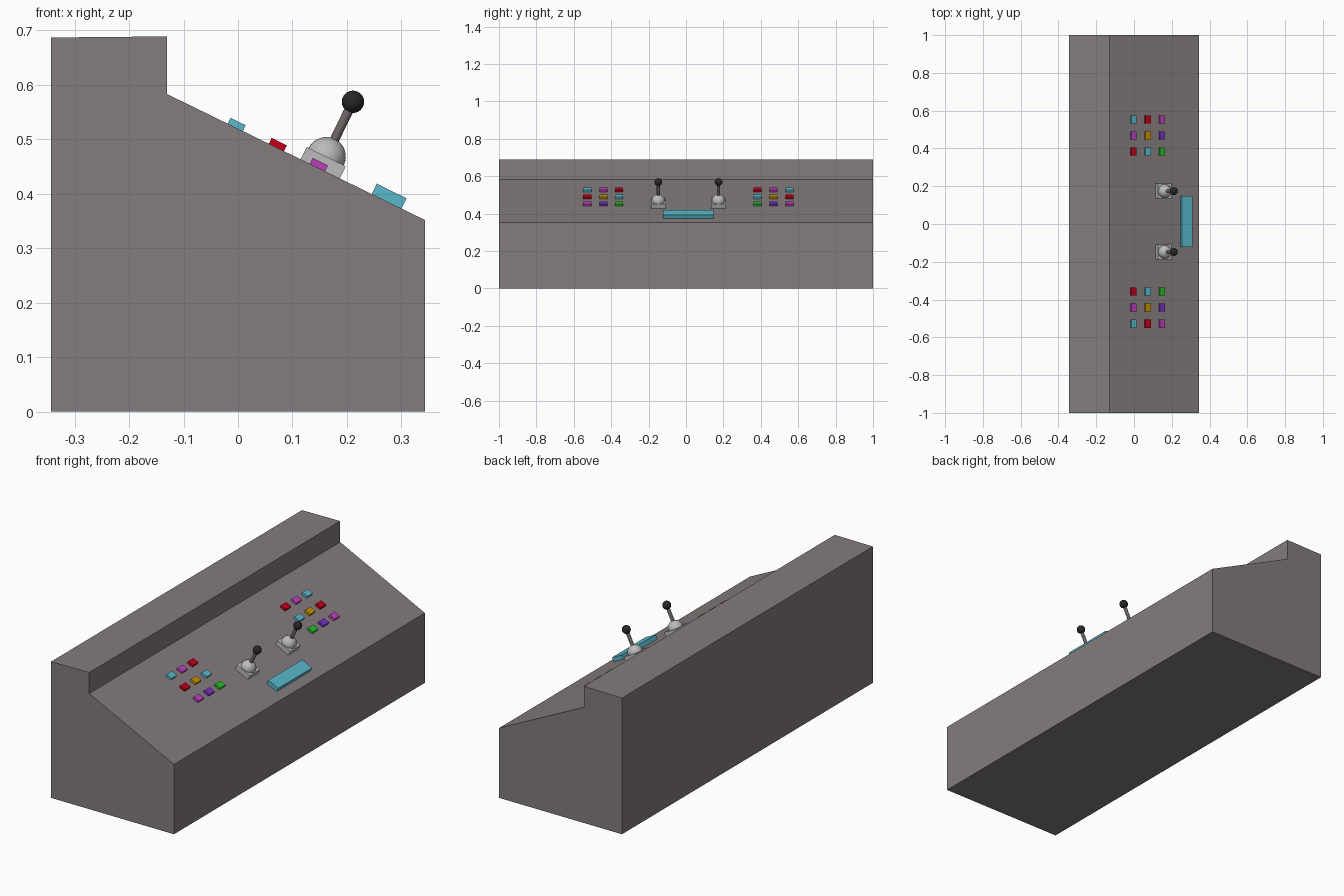
import bpy, bmesh, math
from mathutils import Matrix

if "Cube" in bpy.data.objects:
    bpy.data.objects.remove(bpy.data.objects["Cube"])

# Sloped panel: z = 0.583 at x = -0.13 down to 0.352 at x = 0.343
X0, Z0, X1, Z1 = -0.13, 0.583, 0.343, 0.352
TILT = math.atan2(Z0 - Z1, X1 - X0)
MID_Y = 0.013  # controls are mirrored about this line


def material(name, rgb):
    m = bpy.data.materials.new(name)
    m.diffuse_color = (*rgb, 1)
    m.use_nodes = True
    m.node_tree.nodes["Principled BSDF"].inputs["Base Color"].default_value = m.diffuse_color
    return m


MATS = {n: material(n, c) for n, c in {
    "taupe": (0.23, 0.20, 0.205), "cyan": (0.10, 0.48, 0.60),
    "red": (0.55, 0.0, 0.01), "magenta": (0.50, 0.05, 0.50),
    "gold": (0.55, 0.28, 0.0), "purple": (0.18, 0.03, 0.55),
    "green": (0.02, 0.50, 0.02), "black": (0.02, 0.02, 0.02),
    "dark_grey": (0.16, 0.13, 0.13), "light_grey": (0.5, 0.5, 0.5)}.items()}


def on_slope(x, y, h):
    """Matrix placing a part at height h above the slope, aligned to its normal."""
    z = Z0 - (x - X0) * math.tan(TILT)
    return (Matrix.Translation((x, y, z)) @ Matrix.Rotation(TILT, 4, 'Y')
            @ Matrix.Translation((0, 0, h)))


def finish(name, bm, mat, matrix=None, smooth=False):
    me = bpy.data.meshes.new(name)
    bmesh.ops.recalc_face_normals(bm, faces=bm.faces)
    bm.to_mesh(me)
    bm.free()
    ob = bpy.data.objects.new(name, me)
    bpy.context.collection.objects.link(ob)
    me.materials.append(MATS[mat])
    if matrix is not None:
        ob.matrix_world = matrix
    if smooth:
        bpy.ops.object.select_all(action='DESELECT')
        ob.select_set(True)
        bpy.context.view_layer.objects.active = ob
        bpy.ops.object.shade_smooth_by_angle(angle=math.radians(40))
    return ob


def box(name, size, mat, matrix):
    bm = bmesh.new()
    bmesh.ops.create_cube(bm, size=1)
    bmesh.ops.scale(bm, vec=size, verts=bm.verts)
    return finish(name, bm, mat, matrix)


def ball(name, r, mat, matrix):
    bm = bmesh.new()
    bmesh.ops.create_uvsphere(bm, u_segments=32, v_segments=16, radius=r)
    return finish(name, bm, mat, matrix, True)


# Console body: side profile extruded along y
profile = [(-0.343, 0), (0.343, 0), (X1, Z1), (X0, Z0), (X0, 0.689), (-0.343, 0.687)]
bm = bmesh.new()
face = bm.faces.new([bm.verts.new((x, -1, z)) for x, z in profile])
ext = bmesh.ops.extrude_face_region(bm, geom=[face])
bmesh.ops.translate(bm, vec=(0, 2, 0),
                    verts=[v for v in ext["geom"] if isinstance(v, bmesh.types.BMVert)])
finish("console_body", bm, "taupe")

# Button rows, from the inside outwards
rows = [(0.370, ("red", "cyan", "green")),
        (0.455, ("magenta", "gold", "purple")),
        (0.541, ("cyan", "red", "magenta"))]

for side, label in ((1, "right"), (-1, "left")):
    for r, (dy, colours) in enumerate(rows):
        for c, colour in enumerate(colours):
            box(f"button_{label}_{r}_{c}", (0.031, 0.043, 0.024), colour,
                on_slope(-0.005 + 0.0755 * c, MID_Y + side * dy, 0.0))

    # Joystick: square base, dome, shaft and knob
    x, y = 0.151, MID_Y + side * 0.161
    box(f"joystick_base_{label}", (0.08, 0.08, 0.034), "light_grey", on_slope(x, y, 0.008))
    ball(f"joystick_dome_{label}", 0.036, "light_grey", on_slope(x, y, 0.025))
    bm = bmesh.new()
    bmesh.ops.create_cone(bm, cap_ends=True, segments=24, radius1=0.0085,
                          radius2=0.0085, depth=0.09)
    finish(f"joystick_shaft_{label}", bm, "dark_grey", on_slope(x, y, 0.09), True)
    ball(f"joystick_knob_{label}", 0.0205, "black", on_slope(x, y, 0.137))

# Blank name plate near the front edge
box("front_plate", (0.061, 0.27, 0.032), "cyan", on_slope(0.273, MID_Y, 0.005))
